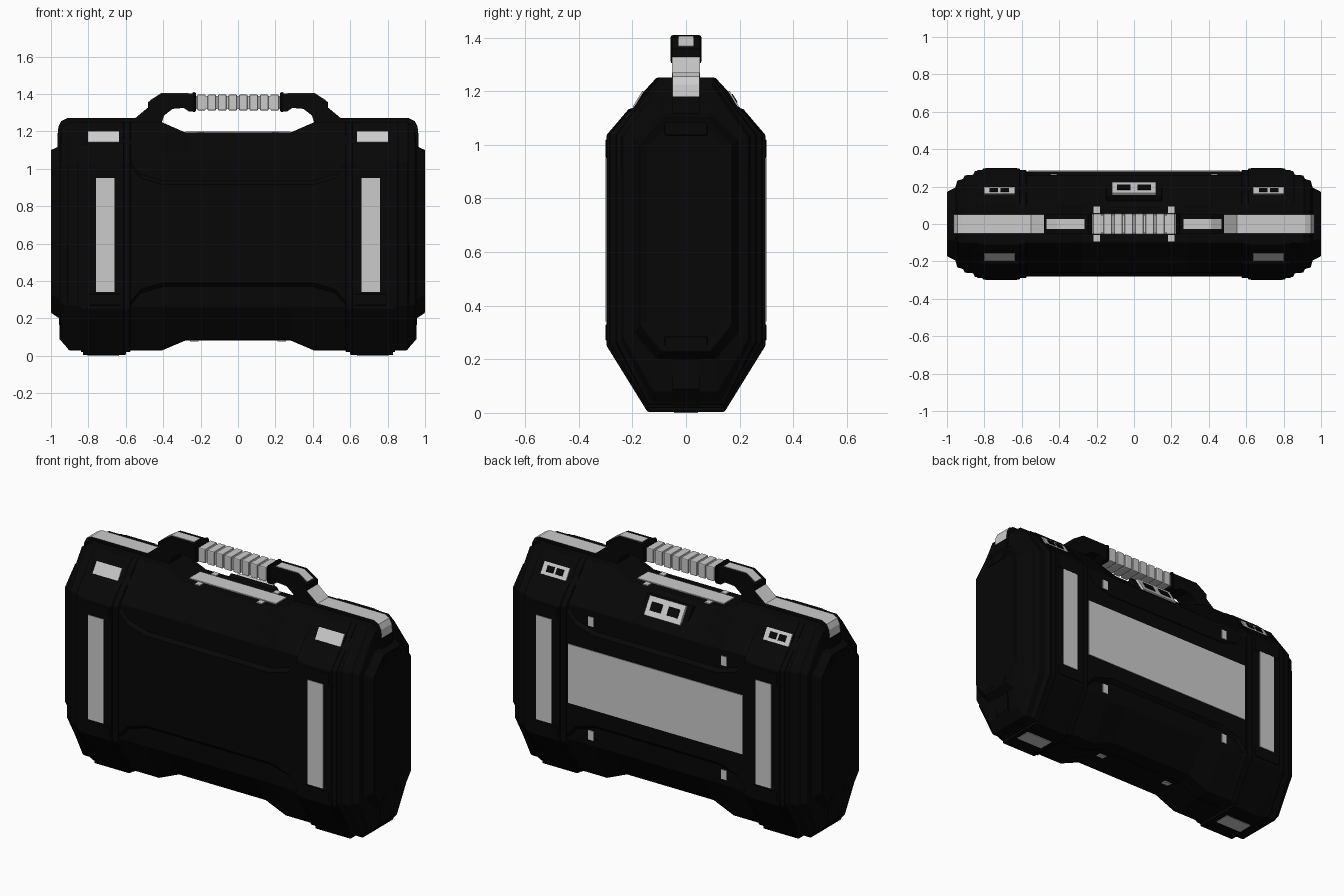
import bpy, bmesh, math

cube = bpy.data.objects.get("Cube")
if cube:
    bpy.data.objects.remove(cube)


def material(name, value):
    m = bpy.data.materials.new(name)
    m.use_nodes = True
    m.diffuse_color = (value, value, value, 1)
    m.node_tree.nodes["Principled BSDF"].inputs["Base Color"].default_value = (value, value, value, 1)
    return m


BLACK = material("black_plastic", 0.002)
GREY = material("light_grey", 0.6)


def finish(name, bm, mats, bevel=0, rule=None):
    """Turn a bmesh into an object; faces matching the rule take the second material."""
    bmesh.ops.recalc_face_normals(bm, faces=bm.faces)
    bm.normal_update()
    if rule:
        for f in bm.faces:
            f.material_index = int(rule(f.calc_center_median(), f.normal))
    mesh = bpy.data.meshes.new(name)
    bm.to_mesh(mesh)
    bm.free()
    for m in mats:
        mesh.materials.append(m)
    ob = bpy.data.objects.new(name, mesh)
    bpy.context.collection.objects.link(ob)
    if bevel:
        mod = ob.modifiers.new("bevel", "BEVEL")
        mod.width, mod.segments, mod.limit_method = bevel, 2, "ANGLE"
    return ob


def loft_mesh(sections):
    bm = bmesh.new()
    rings = [[bm.verts.new(p) for p in s] for s in sections]
    n = len(rings[0])
    for a, b in zip(rings, rings[1:]):
        for i in range(n):
            j = (i + 1) % n
            bm.faces.new((a[i], a[j], b[j], b[i]))
    bm.faces.new(rings[0])
    bm.faces.new(rings[-1])
    return bm


def extrude_x(name, yz, x0, x1, mat, bevel=0):
    secs = [[(x, y, z) for y, z in yz] for x in (x0, x1)]
    return finish(name, loft_mesh(secs), [mat], bevel)


def extrude_y(name, xz, half, mats, rule=None):
    secs = [[(x, y, z) for x, z in xz] for y in (-half, half)]
    return finish(name, loft_mesh(secs), mats, 0, rule)


def box(name, loc, size, mat, tilt=0, bevel=0):
    bm = bmesh.new()
    bmesh.ops.create_cube(bm, size=1)
    bmesh.ops.scale(bm, vec=size, verts=bm.verts)
    ob = finish(name, bm, [mat], bevel)
    ob.location = loc
    ob.rotation_euler.x = tilt
    return ob


def knob(name, loc, radius, depth, mat):
    bm = bmesh.new()
    bmesh.ops.create_cone(bm, cap_ends=True, segments=16, radius1=radius, radius2=radius, depth=depth)
    ob = finish(name, bm, [mat])
    ob.location = loc
    ob.rotation_euler.y = math.pi / 2


def symmetric(half):
    return half + [(-y, z) for y, z in reversed(half)]


def octagon(yb, zb, yh, zl, zh, yt, zt):
    return symmetric([(yb, zb), (yh, zl), (yh, zh), (yt, zt)])


def both_ways(half):
    """Mirror (x, section) pairs to negative x."""
    return [(-x, s) for x, s in reversed(half)] + half


def place(pairs, side=1):
    return [[(x, side * y, z) for y, z in s] for x, s in pairs]


# Main shell, lofted from end to end, stepping in towards recessed end faces
shell = both_ways([
    (0.28, octagon(0.145, 0.085, 0.262, 0.26, 1.05, 0.10, 1.193)),
    (0.41, octagon(0.145, 0.03, 0.262, 0.26, 1.05, 0.10, 1.25)),
    (0.57, octagon(0.145, 0.03, 0.262, 0.26, 1.05, 0.10, 1.25)),
    (0.58, octagon(0.15, 0.03, 0.283, 0.26, 1.04, 0.10, 1.25)),
    (0.85, octagon(0.15, 0.03, 0.283, 0.26, 1.04, 0.10, 1.25)),
    (0.86, octagon(0.14, 0.03, 0.263, 0.265, 1.035, 0.10, 1.25)),
    (0.905, octagon(0.14, 0.03, 0.26, 0.265, 1.035, 0.10, 1.25)),
    (0.915, octagon(0.13, 0.045, 0.24, 0.27, 1.03, 0.10, 1.24)),
    (0.945, octagon(0.12, 0.08, 0.232, 0.275, 1.025, 0.095, 1.22)),
    (0.955, octagon(0.11, 0.20, 0.195, 0.30, 1.02, 0.09, 1.12)),
    (1.0, octagon(0.09, 0.23, 0.172, 0.33, 1.0, 0.08, 1.10)),
])
bm = loft_mesh(place(shell))
bmesh.ops.recalc_face_normals(bm, faces=bm.faces)
bm.normal_update()
ends = [f for f in bm.faces if abs(f.normal.x) > 0.99 and abs(f.calc_center_median().x) > 0.99]
bmesh.ops.inset_region(bm, faces=ends, thickness=0.03, depth=-0.008)
finish("case_shell", bm, [BLACK], 0.004)

# Central rim with grey strips on its upper corners
rim = [(0.28, 1.185), (0.41, 1.25), (0.48, 1.27), (0.915, 1.27), (0.945, 1.255), (0.96, 1.225),
       (0.965, 1.18), (0.955, 0.09), (0.90, 0.027), (0.41, 0.027), (0.28, 0.082)]
rim += [(-x, z) for x, z in reversed(rim)]
extrude_y("centre_rim", rim, 0.05, [BLACK, GREY],
          rule=lambda c, n: c.z > 1.17 and abs(c.x) > 0.45 and abs(n.y) < 0.5)


# Raised middle field on the front and back, taller at its ends
def field(lo, hi):
    return [(0.25, lo - 0.01), (0.262, lo - 0.01), (0.281, lo + 0.01),
            (0.281, hi - 0.01), (0.262, hi + 0.01), (0.25, hi + 0.01)]


middle = both_ways([(0.40, field(0.38, 0.925)), (0.52, field(0.345, 0.96)), (0.575, field(0.28, 1.02))])
for side, label in ((-1, "front"), (1, "back")):
    finish(label + "_field", loft_mesh(place(middle, side)), [BLACK])

SLOPE = 1.02    # tilt of the latch plates on the upper chamfer
HOUSING = symmetric([(0.145, 0.02), (0.288, 0.25), (0.288, 1.04), (0.21, 1.13),
                     (0.19, 1.137), (0.152, 1.2), (0.105, 1.25)])
BAND = symmetric([(0.145, 0.006), (0.296, 0.25), (0.296, 1.037), (0.214, 1.133),
                  (0.194, 1.139), (0.156, 1.2), (0.11, 1.25)])
for s, side_name in ((1, "left"), (-1, "right")):
    # Strap housings wrapped round the case, with feet
    extrude_x(side_name + "_housing", HOUSING, s * 0.575, s * 0.84, BLACK, 0.004)
    extrude_x(side_name + "_strap_band", BAND, s * 0.61, s * 0.81, BLACK, 0.004)
    box(side_name + "_foot", (s * 0.715, 0, 0.022), (0.23, 0.29, 0.036), BLACK, bevel=0.006)
    box(side_name + "_foot_plate", (s * 0.72, 0, 0.004), (0.17, 0.09, 0.008), GREY)

    for d, label in ((-1, "front"), (1, "back")):
        tag = side_name + "_" + label
        box(tag + "_strap", (s * 0.71, d * 0.296, 0.645), (0.10, 0.008, 0.61), GREY)
        box(tag + "_strap_loop", (s * 0.71, d * 0.294, 0.985), (0.17, 0.012, 0.07), BLACK, bevel=0.004)
        box(tag + "_strap_base", (s * 0.71, d * 0.294, 0.30), (0.17, 0.012, 0.06), BLACK, bevel=0.004)
        box(tag + "_latch_plate", (s * 0.72, d * 0.177, 1.17), (0.165, 0.07, 0.008), GREY, -d * SLOPE)

    # Two dark windows in each rear latch plate
    for k in (-1, 1):
        box(side_name + "_latch_window", (s * 0.72 + k * 0.03, 0.180, 1.172),
            (0.045, 0.036, 0.008), BLACK, -SLOPE)

    # End hinge blocks with knobs
    for z in (1.06, 0.26):
        box(side_name + "_end_block", (s * 0.985, 0, z), (0.024, 0.16, 0.05), BLACK, bevel=0.005)
        for y in (-0.05, 0.05):
            knob(side_name + "_end_knob", (s * 0.988, y, z), 0.018, 0.022, BLACK)

    # Handle arms: grey lower slope, stepped dark upper part, narrow grey inlay
    arm = [(0.56, 1.262), (0.48, 1.328), (0.48, 1.357), (0.41, 1.402), (0.23, 1.402), (0.23, 1.305),
           (0.26, 1.305), (0.29, 1.325), (0.35, 1.32), (0.395, 1.285), (0.41, 1.24)]
    extrude_y(side_name + "_handle_arm", [(s * x, z) for x, z in arm], 0.052, [BLACK, GREY],
              rule=lambda c, n: n.z > 0.4 and abs(c.x) > 0.48 and abs(n.y) < 0.5)
    inlay = [(0.468, 1.368), (0.411, 1.405), (0.265, 1.405), (0.265, 1.39), (0.40, 1.39), (0.46, 1.355)]
    extrude_y(side_name + "_handle_inlay", [(s * x, z) for x, z in inlay], 0.028, [GREY])
    box(side_name + "_grip_clamp", (s * 0.235, 0, 1.356), (0.022, 0.116, 0.108), BLACK, bevel=0.012)

    # Small grey tabs beside the handle, on the back and underneath
    for y in (-0.075, 0.075):
        box(side_name + "_top_tab", (s * 0.2, y, 1.194), (0.035, 0.035, 0.008), GREY)
    for z in (0.32, 0.985):
        box(side_name + "_back_tab", (s * 0.43, 0.262, z), (0.035, 0.008, 0.055), GREY)
    box(side_name + "_bottom_tab", (s * 0.235, 0, 0.080), (0.045, 0.03, 0.008), GREY)

# Ribbed grip
box("grip_core", (0, 0, 1.354), (0.46, 0.092, 0.07), GREY)
for i in range(8):
    box("grip_rib", ((i - 3.5) * 0.056, 0, 1.354), (0.045, 0.11, 0.084), GREY, bevel=0.005)

# Plate under the handle
box("handle_floor_plate", (0, 0, 1.194), (0.56, 0.10, 0.01), GREY)

# Back panel
box("back_panel", (0, 0.281, 0.655), (1.13, 0.008, 0.345), GREY)

# Central rear latch on the upper chamfer
box("rear_latch_base", (0, 0.170, 1.115), (0.30, 0.15, 0.04), BLACK, -SLOPE, 0.006)
box("rear_latch_plate", (0, 0.178, 1.13), (0.235, 0.11, 0.04), GREY, -SLOPE)
for k in (-1, 1):
    box("rear_latch_window", (k * 0.055, 0.194, 1.141), (0.07, 0.05, 0.008), BLACK, -SLOPE)
